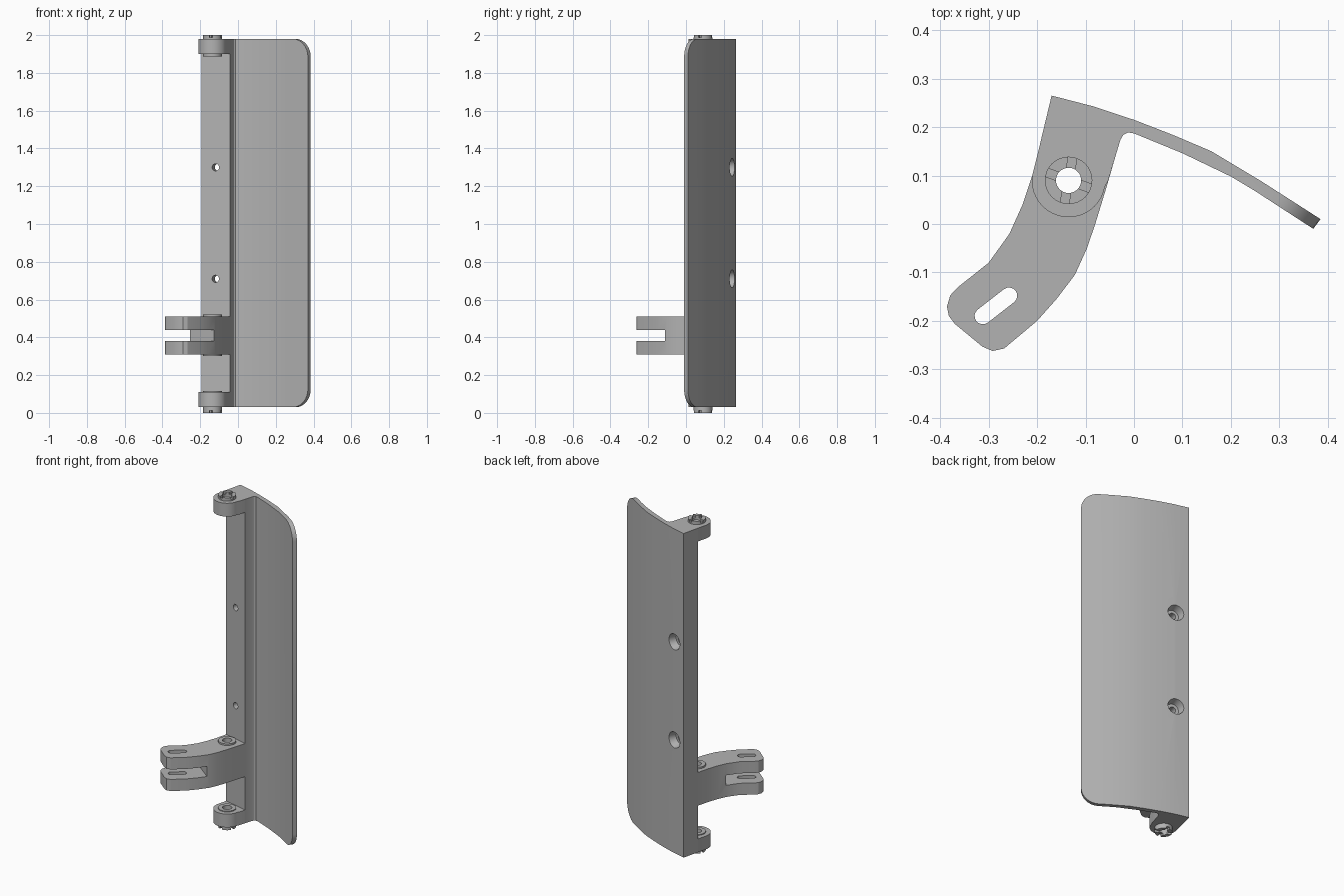
import bpy, bmesh, math
from mathutils import Vector

if "Cube" in bpy.data.objects:
    bpy.data.objects.remove(bpy.data.objects["Cube"], do_unlink=True)

grey = bpy.data.materials.new("plain grey")
grey.use_nodes = True
COLOUR = (0.45, 0.45, 0.45, 1)
grey.diffuse_color = COLOUR
grey.node_tree.nodes["Principled BSDF"].inputs["Base Color"].default_value = COLOUR

PIVOT = Vector((-0.135, 0.09, 0))


def finish(name, bm):
    bmesh.ops.recalc_face_normals(bm, faces=bm.faces)
    mesh = bpy.data.meshes.new(name)
    bm.to_mesh(mesh)
    bm.free()
    obj = bpy.data.objects.new(name, mesh)
    bpy.context.collection.objects.link(obj)
    mesh.materials.append(grey)
    return obj


def extrude(name, outline, z0, z1, bevel_tip=None):
    """Upright prism; optionally rounds the horizontal edges at its tip."""
    bm = bmesh.new()
    face = bm.faces.new([bm.verts.new((x, y, z0)) for x, y in outline])
    new = bmesh.ops.extrude_face_region(bm, geom=[face])["geom"]
    bmesh.ops.translate(bm, vec=(0, 0, z1 - z0),
                        verts=[g for g in new if isinstance(g, bmesh.types.BMVert)])
    if bevel_tip:
        tip = [e for e in bm.edges if min(v.co.x for v in e.verts) > bevel_tip
               and abs(e.verts[0].co.z - e.verts[1].co.z) < 1e-5]
        bmesh.ops.bevel(bm, geom=tip, offset=0.095, segments=8, profile=0.5,
                        affect='EDGES')
    return finish(name, bm)


def tube(name, start, end, r0, r1=None, sides=32):
    start, end = Vector(start), Vector(end)
    axis = end - start
    bm = bmesh.new()
    bmesh.ops.create_cone(bm, cap_ends=True, segments=sides, radius1=r0,
                          radius2=r0 if r1 is None else r1, depth=axis.length)
    bm.transform(axis.to_track_quat('Z', 'Y').to_matrix().to_4x4())
    bmesh.ops.translate(bm, verts=bm.verts, vec=(start + end) / 2)
    return finish(name, bm)


def cut(obj, cutters):
    for c in cutters:
        c.hide_render = True
        mod = obj.modifiers.new("cut", 'BOOLEAN')
        mod.operation, mod.solver, mod.object = 'DIFFERENCE', 'EXACT', c
        bpy.context.view_layer.objects.active = obj
        bpy.ops.object.modifier_apply(modifier=mod.name)
        bpy.data.objects.remove(c, do_unlink=True)


def arc(centre, r, a0, a1, n=12):
    return [(centre[0] + r * math.cos(math.radians(a0 + (a1 - a0) * i / n)),
             centre[1] + r * math.sin(math.radians(a0 + (a1 - a0) * i / n)))
            for i in range(n + 1)]


def pivot_hole():
    return tube("hole_cutter", (*PIVOT.xy, -1), (*PIVOT.xy, 3), 0.026)


parts = []

# Curved flap with its thick hinge spine
flap_outline = [(-0.17, 0.265), (-0.085, 0.243), (0, 0.215), (0.08, 0.184),
                (0.16, 0.15), (0.26, 0.09), (0.385, 0.01), (0.37, -0.01),
                (0.25, 0.068), (0.2, 0.098), (0.1, 0.146), (0.0, 0.187),
                (-0.012, 0.189), (-0.022, 0.184), (-0.028, 0.174),
                (-0.042, 0.127), (-0.194, 0.165)]
flap = extrude("curved_flap", flap_outline, 0.03, 1.98, bevel_tip=0.3)

# Countersunk screw holes through the spine
through = Vector((-0.25, -0.97, 0)).normalized()
for z in (0.71, 1.3):
    mouth = Vector((-0.093, 0.246, z))
    cut(flap, [tube("sink_cutter", mouth - through * 0.01, mouth + through * 0.045,
                    0.05, 0.036),
               tube("screw_cutter", mouth - through * 0.02, mouth + through * 0.25, 0.019)])
parts.append(flap)

# Rounded hinge lugs at both ends
lug_outline = ([(-0.186, 0.19), (-0.032, 0.16)]
               + arc(PIVOT, 0.077, -10, -175, 18))
lug_outline = [(-0.19, 0.18), (-0.21, 0.1)] + arc(PIVOT, 0.076, 190, 350, 18) + \
              [(-0.053, 0.09), (-0.031, 0.165)]
for name, z0, z1 in (("lower_lug", 0.03, 0.11), ("upper_lug", 1.9, 1.98)):
    lug = extrude(name, lug_outline, z0, z1)
    cut(lug, [pivot_hole()])
    parts.append(lug)

# Curved forked arm
arm_outline = [(-0.19, 0.18), (-0.21, 0.1), (-0.23, 0.04), (-0.257, -0.02),
               (-0.3, -0.08), (-0.363, -0.13), (-0.379, -0.147), (-0.386, -0.17),
               (-0.382, -0.19), (-0.37, -0.206), (-0.313, -0.253), (-0.292, -0.262),
               (-0.268, -0.257), (-0.2, -0.2), (-0.16, -0.155), (-0.122, -0.105),
               (-0.097, -0.05), (-0.08, 0), (-0.057, 0.075), (-0.031, 0.165)]
arm = extrude("forked_arm", arm_outline, 0.31, 0.51)
slot_angle = math.degrees(math.atan2(0.042, 0.054))
slot = (arc((-0.258, -0.148), 0.017, slot_angle - 90, slot_angle + 90, 8)
        + arc((-0.312, -0.19), 0.017, slot_angle + 90, slot_angle + 270, 8))
gap = [(-0.28, 0.0), (-0.235, -0.03), (-0.145, -0.099), (-0.1, -0.13),
       (-0.25, -0.4), (-0.55, -0.2)]
cut(arm, [extrude("gap_cutter", gap, 0.38, 0.44),
          extrude("slot_cutter", slot, 0.2, 0.6),
          pivot_hole()])
parts.append(arm)

# Notched bushings in the lugs and on the arm
for name, z0, z1 in (("lower_bushing", 0.0, 0.115), ("upper_bushing", 1.888, 2.0),
                     ("arm_bushing", 0.3, 0.52)):
    bushing = tube(name, (*PIVOT.xy, z0), (*PIVOT.xy, z1), 0.049)
    cutters = [pivot_hole()]
    if name != "arm_bushing":
        end = z1 if z0 > 1 else z0
        for angle in (80, 160):
            d = Vector((math.cos(math.radians(angle)), math.sin(math.radians(angle))))
            n = Vector((-d.y, d.x)) * 0.009
            d *= 0.08
            p = PIVOT.xy
            cutters.append(extrude("notch_cutter", [p + d + n, p - d + n, p - d - n,
                                                    p + d - n], end - 0.012, end + 0.012))
    cut(bushing, cutters)
    parts.append(bushing)

# Smooth the curves, keep the hard edges
bpy.ops.object.select_all(action='DESELECT')
for obj in parts:
    obj.select_set(True)
bpy.context.view_layer.objects.active = parts[0]
bpy.ops.object.shade_smooth_by_angle(angle=math.radians(25))
